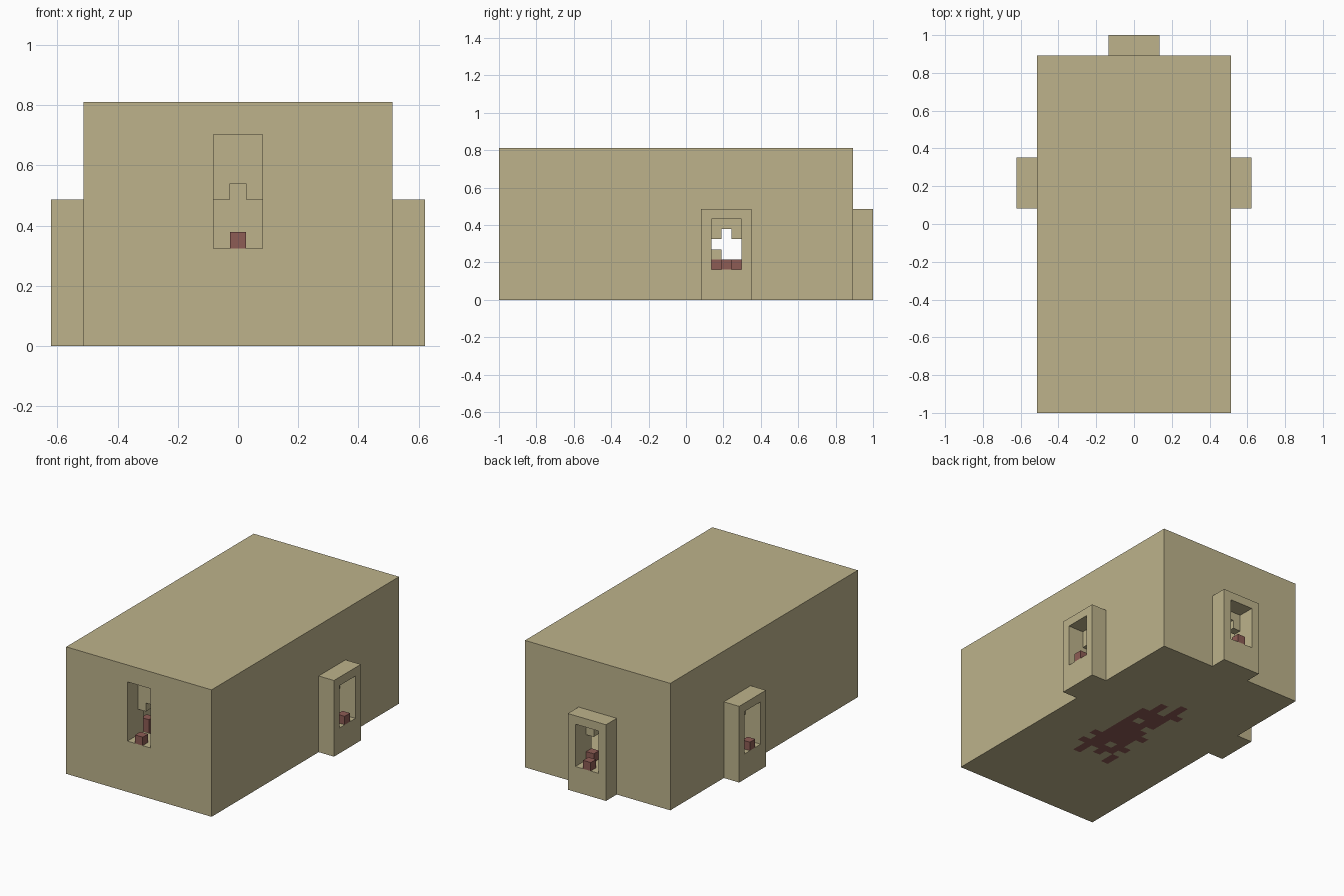
import bpy
import bmesh
from mathutils import Vector

if "Cube" in bpy.data.objects:
    bpy.data.objects.remove(bpy.data.objects["Cube"])

U = 2 / 37  # edge of one block


def material(name, colour):
    m = bpy.data.materials.new(name)
    m.use_nodes = True
    m.diffuse_color = colour
    m.node_tree.nodes["Principled BSDF"].inputs["Base Color"].default_value = colour
    return m


sand = material("sand stone", (0.51, 0.45, 0.26, 1))
red = material("dull red", (0.27, 0.107, 0.09, 1))


def block(xs, ys, zs):
    """Set of grid cells in inclusive ranges."""
    return {(x, y, z) for x in range(xs[0], xs[1] + 1)
            for y in range(ys[0], ys[1] + 1) for z in range(zs[0], zs[1] + 1)}


def build(name, cells, mat):
    """Skin a set of cells with their exposed faces only."""
    bm = bmesh.new()
    verts = {}

    def vert(p):
        key = tuple(round(c * 2) for c in p)
        if key not in verts:
            verts[key] = bm.verts.new(p * U)
        return verts[key]

    for cell in sorted(cells):
        centre = Vector(cell) + Vector((0, 0, 0.5))
        for axis in range(3):
            for sign in (-1, 1):
                n = Vector((0, 0, 0))
                n[axis] = sign
                if tuple(int(c + d) for c, d in zip(cell, n)) in cells:
                    continue
                a = Vector((0, 0, 0))
                a[(axis + 1) % 3] = 0.5
                b = n.cross(a)
                mid = centre + n / 2
                corners = (mid - a - b, mid + a - b, mid + a + b, mid - a + b)
                bm.faces.new([vert(p) for p in corners])
    bmesh.ops.recalc_face_normals(bm, faces=bm.faces)
    bmesh.ops.dissolve_limit(bm, angle_limit=0.01, verts=bm.verts, edges=bm.edges)
    bmesh.ops.triangulate(bm, faces=[f for f in bm.faces if len(f.verts) > 4])
    mesh = bpy.data.meshes.new(name)
    bm.to_mesh(mesh)
    bm.free()
    mesh.materials.append(mat)
    obj = bpy.data.objects.new(name, mesh)
    bpy.context.collection.objects.link(obj)
    return obj


# Hollow hall
hall = block((-9, 9), (-18, 16), (0, 14)) - block((-8, 8), (-15, 15), (1, 13))

# Side porches with a niche and a stepped arch
for s in (-1, 1):
    outer = sorted((s * 10, s * 11))
    hall |= block(outer, (2, 6), (0, 8))
    hall -= block(outer, (3, 5), (3, 7))
    hall -= block((s * 9, s * 9), (3, 5), (3, 5)) | {(s * 9, 4, 6)}

# Back porch
hall |= block((-2, 2), (17, 18), (0, 8))
hall -= block((-1, 1), (17, 18), (3, 7))
hall -= block((-1, 1), (16, 16), (3, 5)) | {(0, 16, 6)}

# Front window
hall -= block((-1, 1), (-18, -17), (6, 12))
hall -= block((-1, 1), (-16, -16), (6, 8)) | {(0, -16, 9)}

# Red figure set into the floor
pattern = [
    ".X....",
    ".X.X..",
    "XX.X..",
    ".XXXX.",
    ".XXXX.",
    ".XX.X.",
    "..XXX.",
    ".XXXX.",
    "XXXXX.",
    ".XXXX.",
    ".XXXXX",
    "XX.XX.",
    ".XXXXX",
    "X.X.X.",
    "X...X.",
]
figure = {(col - 2, 7 - row, 0) for row, line in enumerate(pattern)
          for col, mark in enumerate(line) if mark == "X"}
hall -= figure

build("hall", hall, sand)
build("floor_figure", figure, red)

# Red blocks on the sills
for name, cell in (("front", (0, -18, 6)), ("back", (0, 18, 3)),
                   ("left", (11, 4, 3)), ("right", (-11, 4, 3))):
    build(name + "_sill_block", {cell}, red)
build("back_arch_block", {(1, 16, 3)}, red)

# Posts standing inside the hall
build("inner_post_front", block((0, 0), (3, 3), (1, 3)), red)
build("inner_post_cap", {(0, 3, 4)}, sand)
build("inner_post_back", block((0, 0), (5, 5), (1, 3)), red)
build("window_post", block((-2, -2), (-14, -14), (1, 6)), red)
